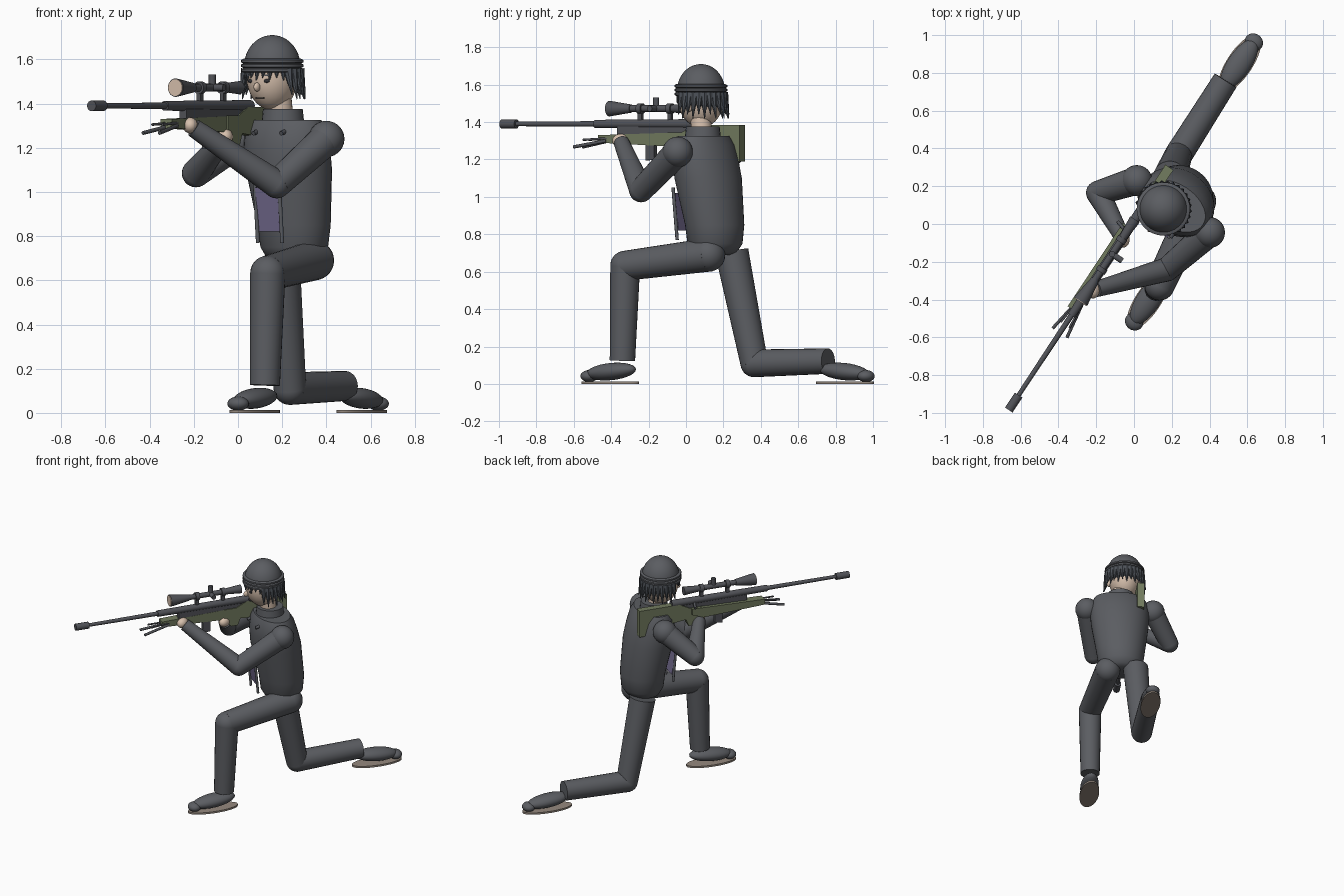
import bpy, bmesh, math
from mathutils import Matrix, Vector

cube = bpy.data.objects.get("Cube")
if cube:
    bpy.data.objects.remove(cube, do_unlink=True)


def material(name, rgb):
    m = bpy.data.materials.new(name)
    m.use_nodes = True
    m.diffuse_color = (*rgb, 1)
    m.node_tree.nodes["Principled BSDF"].inputs["Base Color"].default_value = (*rgb, 1)
    return m


CLOTH = material("charcoal cloth", (0.105, 0.11, 0.122))
METAL = material("gun metal", (0.085, 0.088, 0.1))
HAIR = material("dark hair", (0.075, 0.085, 0.1))
SKIN = material("skin", (0.68, 0.53, 0.42))
GREEN = material("olive stock", (0.17, 0.2, 0.115))
PURPLE = material("purple shirt", (0.17, 0.145, 0.27))
SOLE = material("shoe sole", (0.3, 0.25, 0.21))
DARK = material("dark features", (0.03, 0.03, 0.035))

# Every part shares one heading; local -y is forward
TURN = Matrix.Rotation(math.radians(-33.5), 4, 'Z')


def frame(x, y, z=0):
    return Matrix.Translation((x, y, z)) @ TURN


BODY = frame(0.215, 0.095)
HEAD = frame(0.155, 0.08)
GUN = frame(-0.663, -0.985)
WORLD = Matrix.Identity(4)


def finish(name, bm, mat, place=WORLD, smooth=True):
    bmesh.ops.transform(bm, matrix=place, verts=bm.verts)
    bmesh.ops.recalc_face_normals(bm, faces=bm.faces)
    me = bpy.data.meshes.new(name)
    bm.to_mesh(me)
    bm.free()
    me.materials.append(mat)
    ob = bpy.data.objects.new(name, me)
    bpy.context.collection.objects.link(ob)
    if smooth:
        bpy.ops.object.select_all(action='DESELECT')
        ob.select_set(True)
        bpy.context.view_layer.objects.active = ob
        bpy.ops.object.shade_smooth_by_angle(angle=math.radians(40))
    return ob


def ball(name, at, size, mat, place=WORLD, tilt=0):
    bm = bmesh.new()
    bmesh.ops.create_uvsphere(bm, u_segments=24, v_segments=14, radius=1)
    m = Matrix.Translation(at) @ Matrix.Rotation(tilt, 4, 'X') @ Matrix.Diagonal((*size, 1))
    return finish(name, bm, mat, place @ m)


def rod(name, a, b, r1, r2, mat, place=WORLD, sides=24):
    a, b = Vector(a), Vector(b)
    bm = bmesh.new()
    bmesh.ops.create_cone(bm, cap_ends=True, segments=sides, radius1=r1, radius2=r2,
                          depth=(b - a).length)
    q = (b - a).to_track_quat('Z', 'Y').to_matrix().to_4x4()
    return finish(name, bm, mat, place @ Matrix.Translation((a + b) / 2) @ q)


def box(name, at, size, mat, place=WORLD):
    bm = bmesh.new()
    bmesh.ops.create_cube(bm, size=1)
    return finish(name, bm, mat, place @ Matrix.Translation(at) @ Matrix.Diagonal((*size, 1)), False)


def loft(name, rings, mat, place, n=40):
    """Stack elliptical rings given as (z, y offset, half width, half depth)."""
    bm = bmesh.new()
    loops = []
    for z, y, a, b in rings:
        loops.append([bm.verts.new((a * math.cos(i * math.tau / n),
                                    y + b * math.sin(i * math.tau / n), z)) for i in range(n)])
    for lo, hi in zip(loops, loops[1:]):
        for i in range(n):
            j = (i + 1) % n
            bm.faces.new((lo[i], lo[j], hi[j], hi[i]))
    bm.faces.new(loops[0])
    bm.faces.new(loops[-1])
    return finish(name, bm, mat, place)


def slab(name, profile, x, width, mat, place):
    """Extrude a side profile of (y, z) points across the width."""
    bm = bmesh.new()
    face = bm.faces.new([bm.verts.new((x - width / 2, y, z)) for y, z in profile])
    new = bmesh.ops.extrude_face_region(bm, geom=[face])["geom"]
    bmesh.ops.translate(bm, vec=(width, 0, 0), verts=[v for v in new if isinstance(v, bmesh.types.BMVert)])
    return finish(name, bm, mat, place, False)


# Torso, collar and neck
loft("jacket", [(0.69, 0.07, 0.10, 0.085), (0.705, 0.07, 0.13, 0.115), (0.75, 0.072, 0.158, 0.142),
                (0.85, 0.07, 0.172, 0.152), (1.1, 0.028, 0.206, 0.168), (1.2, 0.012, 0.21, 0.158),
                (1.28, 0.003, 0.203, 0.14), (1.325, 0, 0.18, 0.115)], CLOTH, BODY)
rod("collar", (0.203, 0.09, 1.3), (0.203, 0.09, 1.375), 0.098, 0.09, CLOTH)
rod("neck", (0.195, 0.085, 1.34), (0.185, 0.075, 1.45), 0.055, 0.055, SKIN)

# Shirt panel, hanging cords and collar buttons
slab("shirt_panel", [(-0.152, 1.02), (-0.16, 1.02), (-0.128, 0.82), (-0.12, 0.82)], 0, 0.12, PURPLE, BODY)
for side in (-1, 1):
    rod("jacket_cord", (side * 0.066, -0.153, 1.05), (side * 0.066, -0.127, 0.77), 0.009, 0.009, CLOTH, BODY, 10)
    rod("cord_button", (side * 0.075, -0.11, 1.275), (side * 0.075, -0.15, 1.265), 0.012, 0.01, METAL, BODY, 10)

# Arms: shoulder, elbow and wrist points
ARMS = {"left": ((0.4, -0.045, 1.24), (0.175, -0.24, 1.035), (-0.2, -0.345, 1.29)),
        "right": ((0.015, 0.23, 1.24), (-0.19, 0.165, 1.085), (-0.065, -0.065, 1.24))}
for side, (sh, el, wr) in ARMS.items():
    ball(side + "_shoulder", sh, (0.082,) * 3, CLOTH)
    rod(side + "_upper_arm", sh, el, 0.075, 0.064, CLOTH)
    ball(side + "_elbow", el, (0.064,) * 3, CLOTH)
    rod(side + "_forearm", el, wr, 0.064, 0.042, CLOTH)
    reach = (Vector(wr) - Vector(el)).normalized()
    ball(side + "_hand", Vector(wr) + reach * 0.02, (0.034, 0.045, 0.036), SKIN, WORLD)

# Legs: hip, knee and ankle points
LEGS = {"left": ((0.345, 0.12, 0.69), (0.135, -0.325, 0.632), (0.122, -0.34, 0.125), 0.09, 0.08),
        "right": ((0.19, 0.245, 0.705), (0.235, 0.365, 0.11), (0.485, 0.76, 0.122), 0.09, 0.074)}
for side, (hip, knee, ankle, r1, r2) in LEGS.items():
    rod(side + "_thigh", hip, knee, r1, r2, CLOTH)
    ball(side + "_knee", knee, (r2,) * 3, CLOTH)
    rod(side + "_shin", knee, ankle, r2, 0.068, CLOTH)
ball("left_hip", LEGS["left"][0], (0.09,) * 3, CLOTH)

# Shoes: the rear one points backward
for side, place in (("left", frame(0.075, -0.405)),
                    ("right", frame(0.56, 0.85) @ Matrix.Rotation(math.pi, 4, 'Z'))):
    ball(side + "_shoe", (0, 0.005, 0.066), (0.064, 0.155, 0.046), CLOTH, place, math.radians(5))
    ball(side + "_toe", (0, -0.135, 0.042), (0.05, 0.045, 0.032), CLOTH, place)
    loft(side + "_sole", [(0, 0, 0.068, 0.18), (0.013, 0, 0.068, 0.18)], SOLE, place)

# Head and face
ball("head", (0, 0, 1.52), (0.113, 0.125, 0.15), SKIN, HEAD)
ball("nose", (0, -0.125, 1.475), (0.013, 0.02, 0.02), SKIN, HEAD)
box("mouth", (0, -0.1, 1.425), (0.04, 0.012, 0.005), DARK, HEAD)
for side in (-1, 1):
    ball("ear", (side * 0.114, 0, 1.49), (0.016, 0.024, 0.035), SKIN, HEAD)
    ball("eye", (side * 0.042, -0.111, 1.503), (0.017, 0.008, 0.009), DARK, HEAD)
    box("eyebrow", (side * 0.042, -0.112, 1.528), (0.04, 0.01, 0.007), HAIR, HEAD)

# Cap: dome over three stacked bands
loft("cap_dome", [(1.57 + 0.14 * math.sin(a), 0, 0.127 * math.cos(a) + 0.0005, 0.127 * math.cos(a) + 0.0005)
                  for a in (i * math.pi / 24 for i in range(13))], CLOTH, HEAD)
for i in range(3):
    z = 1.54 + i * 0.021
    loft("cap_band", [(z, 0, 0.131, 0.131), (z + 0.005, 0, 0.141, 0.141),
                      (z + 0.016, 0, 0.141, 0.141), (z + 0.021, 0, 0.131, 0.131)], CLOTH, HEAD)

# Hair: long locks round the sides and back, short fringe in front
ball("back_hair", (0, 0.028, 1.525), (0.115, 0.108, 0.085), HAIR, HEAD)
for i in range(19):
    a = math.radians(-20 + i * 220 / 18)
    drop = 0.1 + 0.02 * (i % 2)
    c, s = math.cos(a), math.sin(a)
    rod("hair_lock", (0.122 * c, 0.122 * s, 1.555), (0.15 * c, 0.15 * s, 1.54 - drop),
        0.024, 0.002, HAIR, HEAD, 8)
for i in range(9):
    a = math.radians(-150 + i * 15)
    c, s = math.cos(a), math.sin(a)
    rod("fringe_lock", (0.113 * c, 0.12 * s, 1.55), (0.122 * c, 0.132 * s, 1.505 + 0.012 * (i % 2)),
        0.014, 0.002, HAIR, HEAD, 8)

# Rifle metalwork, y measured back from the muzzle
BORE, SIGHT = 1.39, 1.472


def tube(name, y1, y2, r1, r2, z, mat=METAL):
    return rod(name, (0, y1, z), (0, y2, z), r1, r2, mat, GUN)


tube("muzzle_brake", 0, 0.095, 0.024, 0.024, BORE)
tube("barrel", 0.09, 0.62, 0.012, 0.015, BORE)
tube("receiver", 0.6, 1.3, 0.022, 0.026, BORE)
box("receiver_base", (0, 1.0, 1.35), (0.036, 0.5, 0.05), METAL, GUN)
slab("magazine", [(0.93, 1.3), (0.93, 1.195), (0.985, 1.2), (0.985, 1.3)], 0, 0.03, METAL, GUN)
rod("bolt_handle", (0, 1.13, 1.385), (-0.07, 1.15, 1.36), 0.009, 0.009, METAL, GUN, 12)
rod("trigger", (0, 1.08, 1.29), (0, 1.07, 1.235), 0.006, 0.005, METAL, GUN, 8)

# Scope with lens, turrets and mounts
tube("scope_bell", 0.69, 0.83, 0.042, 0.022, SIGHT)
tube("scope_lens", 0.686, 0.691, 0.038, 0.038, SIGHT, SKIN)
tube("scope_tube", 0.82, 1.18, 0.018, 0.018, SIGHT)
tube("scope_eyepiece", 1.09, 1.21, 0.02, 0.03, SIGHT)
rod("top_turret", (0, 0.99, SIGHT), (0, 0.99, 1.532), 0.016, 0.016, METAL, GUN)
rod("side_turret", (0, 0.99, SIGHT), (0.065, 0.99, SIGHT), 0.016, 0.016, METAL, GUN)
for y in (0.89, 1.08):
    tube("scope_ring", y - 0.014, y + 0.014, 0.028, 0.028, SIGHT)
    box("scope_mount", (0, y, 1.43), (0.02, 0.024, 0.06), METAL, GUN)

# Stock and folded bipod
slab("fore_stock", [(0.63, 1.33), (0.63, 1.29), (1.08, 1.27), (1.16, 1.3), (1.16, 1.345)],
     -0.012, 0.062, GREEN, GUN)
slab("butt_stock", [(1.08, 1.345), (1.08, 1.275), (1.13, 1.215), (1.18, 1.215), (1.2, 1.265), (1.34, 1.25),
                    (1.42, 1.19), (1.53, 1.19), (1.53, 1.385), (1.25, 1.385), (1.17, 1.345)],
     0, 0.05, GREEN, GUN)
box("butt_pad", (0, 1.535, 1.287), (0.052, 0.012, 0.196), GREEN, GUN)
for side in (-1, 1):
    rod("bipod_leg", (side * 0.015, 0.68, 1.3), (side * 0.045, 0.49, 1.267), 0.009, 0.009, METAL, GUN, 10)
    rod("bipod_strut", (side * 0.01, 0.72, 1.315), (side * 0.028, 0.54, 1.305), 0.006, 0.006, METAL, GUN, 10)
